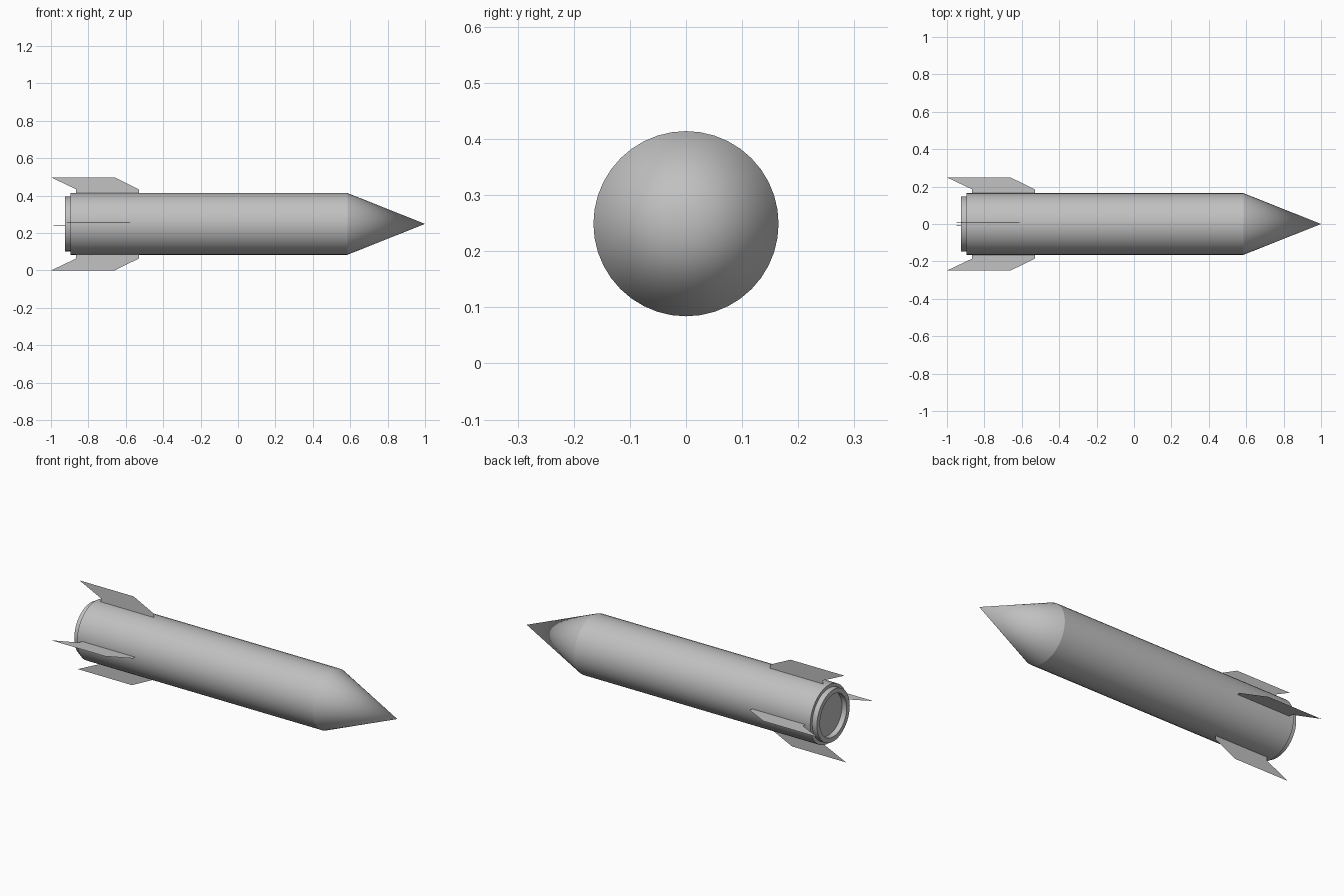
import bpy, math
from mathutils import Matrix

cube = bpy.data.objects.get("Cube")
if cube:
    bpy.data.objects.remove(cube, do_unlink=True)

SIDES = 40
AXIS_Z = 0.249
FIN_TILT = math.radians(-1.7)

metal = bpy.data.materials.new("plain grey")
metal.use_nodes = True
grey = (0.53, 0.53, 0.53, 1)
metal.diffuse_color = grey
metal.node_tree.nodes["Principled BSDF"].inputs["Base Color"].default_value = grey


def add_mesh(name, verts, faces):
    mesh = bpy.data.meshes.new(name)
    mesh.from_pydata(verts, [], faces)
    mesh.materials.append(metal)
    mesh.update()
    obj = bpy.data.objects.new(name, mesh)
    bpy.context.collection.objects.link(obj)
    obj.location.z = AXIS_Z
    return obj


def lathe(name, profile):
    """Spin (x, radius) points, listed tail to nose, around the x axis."""
    verts, rings = [], []
    for x, r in profile:
        count = SIDES if r > 0 else 1
        start = len(verts)
        rings.append([start + i % count for i in range(SIDES + 1)])
        for i in range(count):
            a = math.tau * i / SIDES
            verts.append((x, r * math.sin(a), r * math.cos(a)))
    faces = []
    for low, high in zip(rings, rings[1:]):
        for i in range(SIDES):
            quad = [low[i], high[i], high[i + 1], low[i + 1]]
            faces.append(list(dict.fromkeys(quad)))
    obj = add_mesh(name, verts, faces)
    bpy.ops.object.select_all(action="DESELECT")
    obj.select_set(True)
    bpy.context.view_layer.objects.active = obj
    # Outward normals, then smooth sides with crisp rims
    bpy.ops.object.mode_set(mode="EDIT")
    bpy.ops.mesh.select_all(action="SELECT")
    bpy.ops.mesh.normals_make_consistent(inside=False)
    bpy.ops.object.mode_set(mode="OBJECT")
    bpy.ops.object.shade_smooth_by_angle(angle=math.radians(20))
    return obj


# Fuselage with a closed tail, pointed nose and recessed exhaust ring
lathe("fuselage", [(-0.895, 0), (-0.895, 0.165), (0.585, 0.165), (0.585, 0)])
lathe("nose_cone", [(0.585, 0.165), (1, 0)])
lathe("exhaust_ring", [(-0.895, 0.12), (-0.925, 0.12), (-0.925, 0.147), (-0.895, 0.147)])

# Four swept sheet fins on short roots, slightly rolled about the axis
outline = [(-0.865, 0.16), (-0.865, 0.185), (-1, 0.249),
           (-0.66, 0.249), (-0.53, 0.185), (-0.53, 0.16)]
for i, side in enumerate(("top", "right", "bottom", "left")):
    fin = add_mesh(side + "_fin", [(x, 0, r) for x, r in outline],
                   [list(range(len(outline)))])
    fin.data.transform(Matrix.Rotation(FIN_TILT + i * math.pi / 2, 4, "X"))
